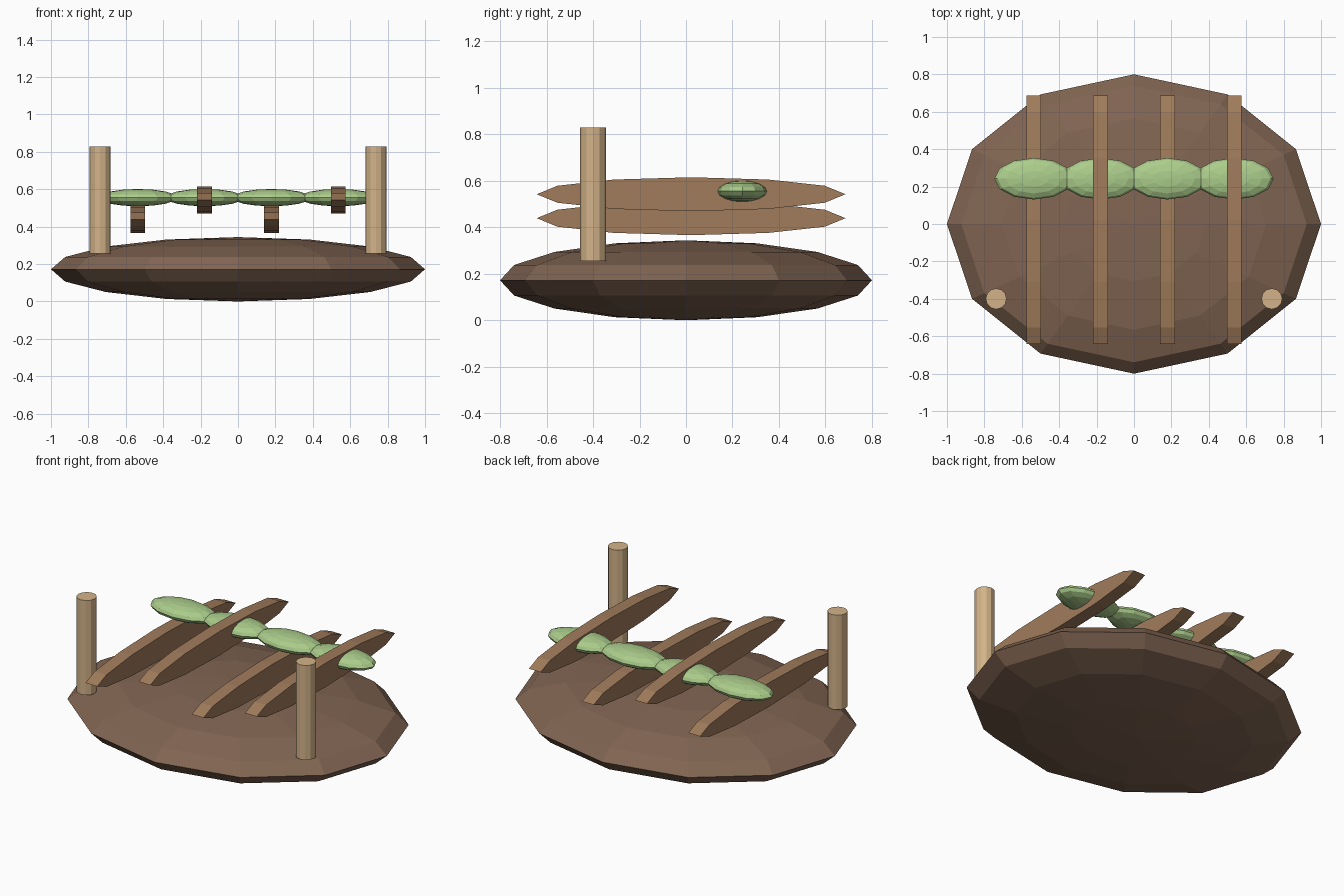
import bpy
import math

if "Cube" in bpy.data.objects:
    bpy.data.objects.remove(bpy.data.objects["Cube"])


def material(name, rgb):
    m = bpy.data.materials.new(name)
    m.diffuse_color = (*rgb, 1)
    m.use_nodes = True
    m.node_tree.nodes["Principled BSDF"].inputs["Base Color"].default_value = m.diffuse_color
    return m


EARTH = material("dark_brown", (0.22, 0.13, 0.085))
WOOD = material("wood", (0.35, 0.20, 0.105))
PALE = material("pale_wood", (0.65, 0.45, 0.25))
LEAF = material("leaf_green", (0.41, 0.61, 0.26))


def finish(name, mat, scale):
    ob = bpy.context.object
    ob.name = name
    ob.scale = scale
    ob.data.materials.append(mat)
    return ob


def ellipsoid(name, mat, loc, radii):
    bpy.ops.mesh.primitive_uv_sphere_add(segments=12, ring_count=8, radius=1, location=loc)
    return finish(name, mat, radii)


def cylinder(name, mat, loc, scale, rotation=(0, 0, 0)):
    bpy.ops.mesh.primitive_cylinder_add(vertices=12, radius=1, depth=1,
                                        location=loc, rotation=rotation)
    return finish(name, mat, scale)


# Flattened mound
ellipsoid("base_mound", EARTH, (0, 0, 0.172), (1, 0.8, 0.172))

# Two front posts
for side, x in (("left", -0.737), ("right", 0.737)):
    cylinder(f"{side}_post", PALE, (x, -0.4, 0.542), (0.056, 0.056, 0.574))

# Four slats at alternating heights, with a chain of leaves woven through
for i in range(4):
    x = (i - 1.5) * 0.357
    z = 0.542 if i % 2 else 0.439
    # Local x points down and local z along world x after the turn
    cylinder(f"slat_{i + 1}", WOOD, (x, 0.022, z), (0.073, 0.664, 0.079),
             (0, math.pi / 2, 0))
    ellipsoid(f"leaf_{i + 1}", LEAF, (x, 0.242, 0.555), (0.211, 0.111, 0.046))
